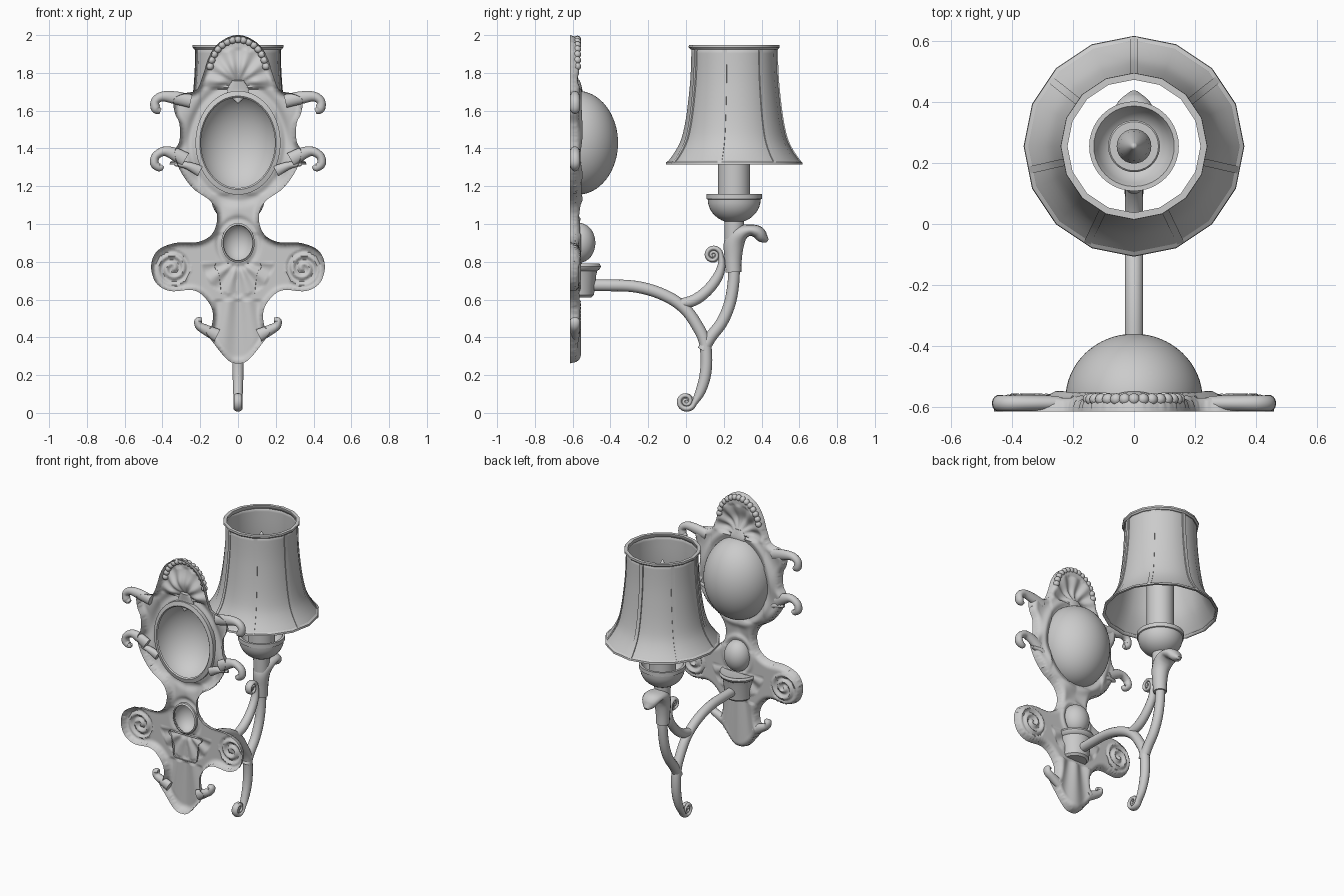
import bpy, bmesh, math
from math import sin, cos, pi, sqrt, exp, atan2, hypot
from mathutils import Vector, kdtree
from mathutils.geometry import delaunay_2d_cdt

if "Cube" in bpy.data.objects:
    bpy.data.objects.remove(bpy.data.objects["Cube"])

CY = 0.255  # y of the candle axis


def add_object(name, verts, faces, angle=40):
    me = bpy.data.meshes.new(name)
    me.from_pydata(verts, [], faces)
    bm = bmesh.new()
    bm.from_mesh(me)
    loose = [v for v in bm.verts if not v.link_faces]
    bmesh.ops.delete(bm, geom=loose, context='VERTS')
    bmesh.ops.recalc_face_normals(bm, faces=bm.faces)
    bm.to_mesh(me)
    bm.free()
    ob = bpy.data.objects.new(name, me)
    bpy.context.collection.objects.link(ob)
    bpy.ops.object.select_all(action='DESELECT')
    bpy.context.view_layer.objects.active = ob
    ob.select_set(True)
    bpy.ops.object.shade_smooth_by_angle(angle=math.radians(angle))
    return ob


def spline(pts, n=6, closed=False):
    """Catmull-Rom through tuples of any length."""
    m, out = len(pts), []
    get = (lambda i: pts[i % m]) if closed else (lambda i: pts[max(0, min(m - 1, i))])
    for i in range(m if closed else m - 1):
        for k in range(n):
            t = k / n
            out.append(tuple(0.5 * (2 * b + (c - a) * t + (2 * a - 5 * b + 4 * c - d) * t * t
                             + (3 * b - a - 3 * c + d) * t ** 3)
                             for a, b, c, d in zip(get(i - 1), get(i), get(i + 1), get(i + 2))))
    return out if closed else out + [tuple(pts[-1])]


def sweep(name, pts, plane='yz', off=0.0, n=6, sides=14, mirror=False):
    """Tube along a planar path of (a, b, in-plane radius, cross radius)."""
    p = spline(pts, n)
    verts, faces = [], []
    for i, (a, b, r, w) in enumerate(p):
        q0, q1 = p[max(0, i - 1)], p[min(len(p) - 1, i + 1)]
        ta, tb = q1[0] - q0[0], q1[1] - q0[1]
        l = hypot(ta, tb) or 1
        for k in range(sides):
            t = 2 * pi * k / sides
            u, v, s = a - tb / l * r * cos(t), b + ta / l * r * cos(t), off + w * sin(t)
            verts.append((s, u, v) if plane == 'yz' else (u, s, v))
    for i in range(len(p) - 1):
        for k in range(sides):
            k2 = (k + 1) % sides
            faces.append((i * sides + k, i * sides + k2, (i + 1) * sides + k2, (i + 1) * sides + k))
    faces += [tuple(range(sides)), tuple(range(len(verts) - sides, len(verts)))]
    ob = add_object(name, verts, faces, 50)
    if mirror:
        ob.modifiers.new('mirror', 'MIRROR')
    return ob


def lathe(name, prof, place, n=40, arc=2 * pi, angle=40):
    """Turn (radius, height) about an axis; place(c, s, h) gives the point."""
    full = abs(arc - 2 * pi) < 1e-6
    cols = n if full else n + 1
    verts = [place(r * cos(arc * k / n), r * sin(arc * k / n), h) for r, h in prof for k in range(cols)]
    faces = [(i * cols + k, i * cols + (k + 1) % cols, (i + 1) * cols + (k + 1) % cols, (i + 1) * cols + k)
             for i in range(len(prof) - 1) for k in range(n)]
    ob = add_object(name, verts, faces, angle)
    bm = bmesh.new()
    bm.from_mesh(ob.data)
    bmesh.ops.remove_doubles(bm, verts=bm.verts, dist=1e-5)
    bm.to_mesh(ob.data)
    bm.free()
    return ob


def upright(c, s, h):
    return (c, CY + s, h)


def scroll(cy, cz, r0, a0, turns, way, t0, t1, w0, w1, n=22):
    """Spiral end of an arm, as sweep points."""
    return [(cy + r0 * (1 - .93 * f) * cos(a0 + way * 2 * pi * turns * f),
             cz + r0 * (1 - .93 * f) * sin(a0 + way * 2 * pi * turns * f),
             t0 + (t1 - t0) * f, w0 + (w1 - w0) * f) for f in (k / n for k in range(n + 1))]


# Wall plate: hollow pressed sheet with a relief surface
half = [(.06, 1.985), (.12, 1.94), (.16, 1.87), (.185, 1.79), (.22, 1.71), (.29, 1.69), (.34, 1.66),
        (.335, 1.59), (.31, 1.53), (.31, 1.44), (.335, 1.38), (.31, 1.29), (.24, 1.19), (.145, 1.12),
        (.11, 1.04), (.135, .95), (.21, .905), (.33, .9), (.425, .86), (.46, .78), (.435, .69),
        (.36, .645), (.24, .65), (.175, .61), (.135, .54), (.14, .46), (.17, .43), (.13, .37), (.055, .28)]
outline = spline([(0, 2.0)] + half + [(0, .262)] + [(-x, z) for x, z in reversed(half)], 6, True)
ovals = [(1.43, .225, .275, .215, -.575), (.9, .088, .105, .085, -.565)]  # z, rx, rz, depth, base y


def oval_e(x, z, o):
    return hypot(x / o[1], (z - o[0]) / o[2])


tree = kdtree.KDTree(len(outline))
for i, (x, z) in enumerate(outline):
    tree.insert((x, z, 0), i)
tree.balance()
pts = [Vector(p) for p in outline]
edges = [(i, (i + 1) % len(pts)) for i in range(len(pts))]
for o in ovals:
    s, m = len(pts), 64
    pts += [Vector((.97 * o[1] * cos(2 * pi * k / m), o[0] + .97 * o[2] * sin(2 * pi * k / m))) for k in range(m)]
    edges += [(s + k, s + (k + 1) % m) for k in range(m)]
G = .0095
for j in range(int(1.8 / G)):
    for i in range(-52, 53):
        x, z = (i + .5 * (j % 2)) * G, .25 + j * G
        if tree.find((x, z, 0))[2] > .006 and all(abs(oval_e(x, z, o) - .97) > .03 for o in ovals):
            pts.append(Vector((x, z)))
co, _, tris, *_ = delaunay_2d_cdt(pts, edges, [], 1, 1e-6)


def relief(x, z):
    x = abs(x)
    d = tree.find((x, z, 0))[2]
    h = .05 * sqrt(max(0, 1 - (1 - min(d / .035, 1)) ** 2))
    g = min(1, d / .04)
    h += g * .012 * exp(-((oval_e(x, z, ovals[0]) - 1.12) / .09) ** 2)
    h += g * .01 * exp(-((oval_e(x, z, ovals[1]) - 1.2) / .15) ** 2)
    r, a = hypot(x, z - 1.74), atan2(x, z - 1.74)          # shell crest
    if z > 1.72 and r < .19:
        h += g * (-.026 * exp(-((r - .09) / .06) ** 2) + .007 * cos(11 * a) * min(1, r / .1))
    r, a = hypot(x - .345, z - .765), atan2(z - .765, x - .345)  # wing scrolls
    if r < .095:
        h += g * .009 * sin(2 * pi * r / .045 + a)
    if z < .6:                                             # fluted tail
        h += g * .008 * cos(9 * atan2(x, .95 - z) * 2.5)
    r = hypot(x, z - .81)
    if r < .19 and z < .8:                                 # lower shell
        h += g * .007 * cos(10 * atan2(x, .81 - z)) * min(1, r / .1)
    if x > .2 and z > 1.1 or .95 < z < 1.16:               # leaf veins on the body
        h += g * .006 * sin(26 * x + 22 * z)
    return h


verts = [(p.x, -.615 + relief(p.x, p.y), p.y) for p in co]
keep = []
for t in tris:
    cx, cz = sum(co[i].x for i in t) / 3, sum(co[i].y for i in t) / 3
    if all(oval_e(cx, cz, o) > .965 for o in ovals):
        keep.append(t)
add_object('wall_plate', verts, keep, 60)

# Oval domes set in the plate, hollow from the front with a flat lip
for name, o in zip(('large_oval_dome', 'small_oval_dome'), ovals):
    prof = [(.87, o[4] - .015), (.9, o[4] - .022), (1.0, o[4] - .015)]
    prof += [(cos(pi / 2 * k / 16), o[4] + o[3] * sin(pi / 2 * k / 16)) for k in range(17)]
    lathe(name, prof, lambda c, s, h, o=o: (c * o[1], h, o[0] + s * o[2]), 56)

# Beads round the crest
for k in range(-7, 8):
    a = k * .2
    bpy.ops.mesh.primitive_uv_sphere_add(segments=12, ring_count=8, radius=.02,
                                         location=(.15 * sin(a), -.575, 1.805 + .172 * cos(a)))
    bpy.context.object.name = 'crest_bead'
    bpy.ops.object.shade_smooth()

# Curled horns and crest leaf
sweep('upper_horn', [(.25, 1.65, .035, .025), (.33, 1.668, .034, .026), (.40, 1.675, .026, .026),
                     (.438, 1.65, .023, .026), (.435, 1.61, .025, .027), (.41, 1.597, .014, .015)],
      'xz', -.588, mirror=True)
sweep('middle_horn', [(.28, 1.34, .04, .025), (.335, 1.37, .034, .026), (.39, 1.385, .025, .026),
                      (.435, 1.36, .022, .026), (.442, 1.32, .023, .027), (.415, 1.298, .02, .02),
                      (.40, 1.31, .01, .01)], 'xz', -.588, mirror=True)
sweep('lower_horn', [(.11, .41, .035, .024), (.165, .437, .028, .026), (.205, .46, .022, .027),
                     (.212, .488, .018, .026), (.19, .492, .012, .015)], 'xz', -.588, mirror=True)
sweep('side_spur', [(.2, 1.28, .03, .02), (.27, 1.31, .02, .022), (.335, 1.315, .008, .01)],
      'xz', -.585, mirror=True)
sweep('crest_leaf', [(-.575, 1.76, .012, .03), (-.565, 1.71, .016, .06), (-.57, 1.68, .014, .045),
                     (-.58, 1.64, .006, .004)])

# Half bowl bracket holding the arm
lathe('arm_bracket', [(0, .785), (.1, .785), (.118, .79), (.125, .775), (.118, .76), (.105, .752), (.1, .73),
                      (.088, .625), (.075, .612), (0, .61)],
      lambda c, s, h: (c, -.575 + s, h), 28, pi, 35)

# Arm with scrolled lower end, two upper branches
R = .031
sweep('main_arm', [(y, z, R, R) for y, z in ((-.56, .675), (-.4, .675), (-.28, .67), (-.17, .645), (-.07, .6),
                                            (.005, .54), (.06, .46), (.098, .38), (.108, .28))]
      + [(.1, .19, .03, .029), (.075, .11, .026, .026)]
      + scroll(0, .062, .045, -.2, 1.9, -1, .016, .007, .024, .017), n=4)
sweep('scroll_branch', [(-.04, .575, .028, .028), (.04, .595, .03, .03), (.11, .645, .029, .029),
                        (.165, .715, .027, .027), (.188, .78, .021, .026)]
      + scroll(.143, .835, .042, 0, 1.9, 1, .014, .007, .025, .017), n=4)
sweep('candle_branch', [(y, z, R, R) for y, z in ((.09, .33), (.13, .40), (.19, .48), (.232, .58),
                                                 (.252, .7), (.253, .82), (CY, .93))])
for n_, y, z, r in (('lower_scroll_web', 0, .062, .042), ('upper_scroll_web', .143, .835, .04)):
    bpy.ops.mesh.primitive_cylinder_add(vertices=24, radius=r, depth=.02, location=(0, y, z),
                                        rotation=(0, pi / 2, 0))
    bpy.context.object.name = n_

# Leaf wrapping the stem and folding outward
sweep('stem_leaf', [(.252, .745, .042, .042), (.25, .82, .046, .046), (.255, .9, .054, .055),
                    (.285, .947, .046, .066), (.335, .967, .03, .068), (.378, .958, .034, .062),
                    (.405, .93, .03, .045), (.432, .91, .01, .014)])

# Candle cup, candle and flame bulb
lathe('stem_collar', [(.05, .92), (.052, 1.02)], upright)
bowl = [(.14 * sin(a), 1.13 - .125 * cos(a)) for a in (pi / 2 * k / 10 for k in range(11))]
lathe('candle_cup', bowl + [(.147, 1.133), (.147, 1.16), (.132, 1.16), (.12, 1.135), (.1, 1.1), (.08, 1.09)],
      upright, 40, angle=35)
lathe('candle', [(.085, 1.08), (.085, 1.54), (.08, 1.545), (.04, 1.545)], upright)
lathe('flame_bulb', [(.042, 1.54), (.055, 1.6), (.057, 1.66), (.048, 1.73), (.03, 1.8), (.012, 1.85), (0, 1.875)],
      upright, 24, angle=60)

# Flared sixteen-sided shade with rim bands and seam ribs
shade = spline([(.355, 1.325), (.315, 1.38), (.28, 1.45), (.257, 1.55), (.24, 1.68), (.23, 1.8), (.226, 1.94)], 3)
ob = lathe('lamp_shade', shade, upright, 16, angle=30)
ob.modifiers.new('thickness', 'SOLIDIFY').thickness = .006
lathe('shade_top_band', [(.218, 1.925), (.232, 1.925), (.241, 1.935), (.24, 1.947), (.218, 1.947), (.218, 1.925)],
      upright, 16, angle=30)
lathe('shade_bottom_band', [(.345, 1.315), (.362, 1.315), (.36, 1.327), (.345, 1.337), (.345, 1.315)],
      upright, 16, angle=30)
for k in range(7):
    a = pi / 2 + 2 * pi * k / 7
    face = (a % (pi / 8)) - pi / 16
    flat = cos(pi / 16) / cos(face)      # stay on the faceted surface
    verts, faces = [], []
    for r, z in shade:
        for dr, dt in ((-.004, -.012), (.005, -.012), (.005, .012), (-.004, .012)):
            q = r * flat + dr
            verts.append((q * cos(a) - dt * sin(a), CY + q * sin(a) + dt * cos(a), z))
    for i in range(len(shade) - 1):
        faces += [(4 * i + j, 4 * i + (j + 1) % 4, 4 * i + 4 + (j + 1) % 4, 4 * i + 4 + j) for j in range(4)]
    add_object('shade_seam', verts, faces, 30)
